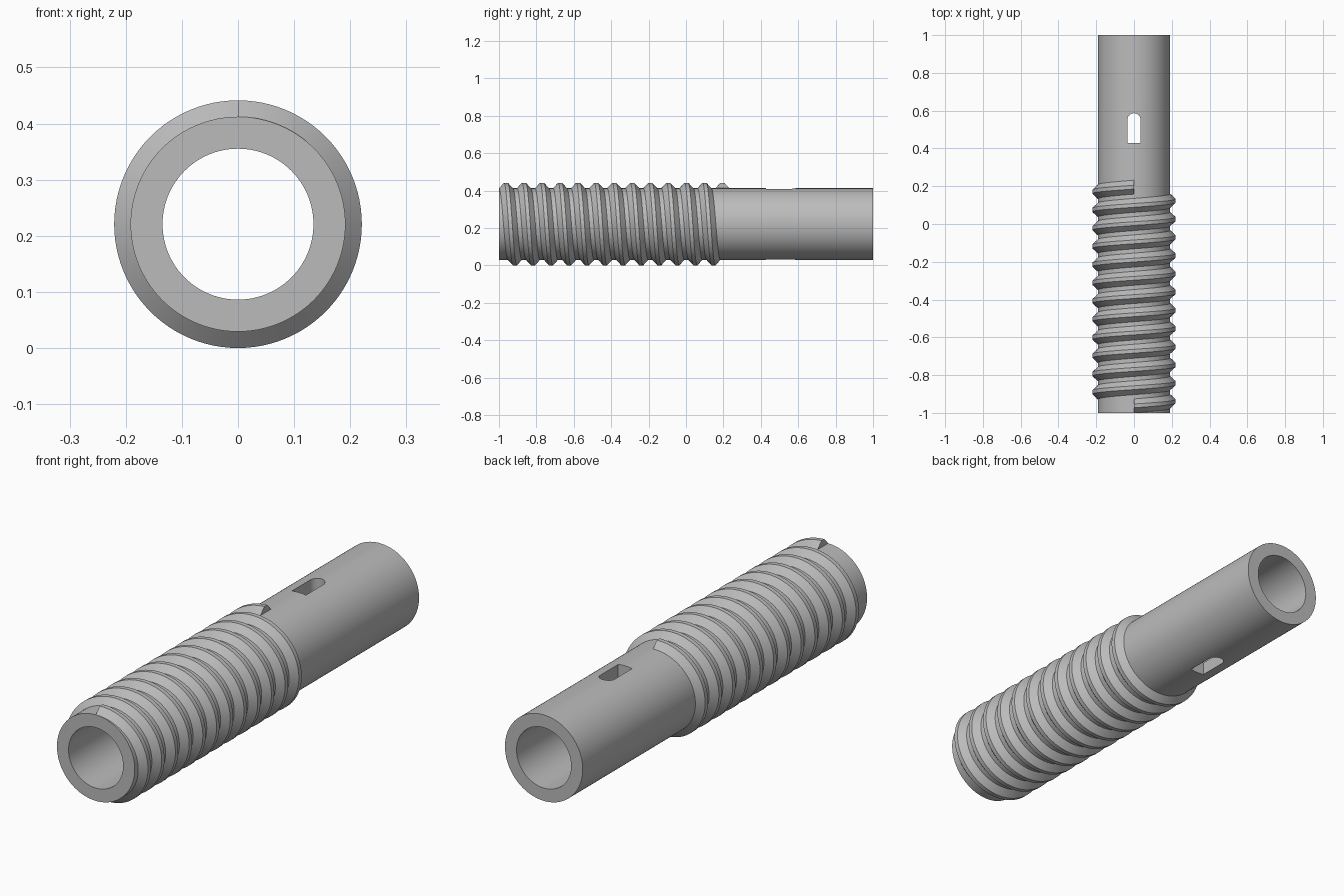
import bpy, bmesh, math
from mathutils import Vector

if "Cube" in bpy.data.objects:
    bpy.data.objects.remove(bpy.data.objects["Cube"])

AXIS_Z = 0.2207
OUTER_R, INNER_R, CREST_R = 0.1915, 0.1345, 0.2207
SEGMENTS = 96
TURNS, PITCH, START_Y = 12, 0.0965, -0.963

steel = bpy.data.materials.new("grey_steel")
steel.use_nodes = True
GREY = (0.50, 0.50, 0.50, 1)
steel.diffuse_color = GREY
steel.node_tree.nodes["Principled BSDF"].inputs["Base Color"].default_value = GREY


def around(radius, angle, y):
    """Point around the tube axis; angle runs from the top towards +x."""
    return Vector((radius * math.sin(angle), y, AXIS_Z + radius * math.cos(angle)))


def make_object(name, bm):
    bmesh.ops.recalc_face_normals(bm, faces=bm.faces[:])
    mesh = bpy.data.meshes.new(name)
    bm.to_mesh(mesh)
    bm.free()
    mesh.materials.append(steel)
    obj = bpy.data.objects.new(name, mesh)
    bpy.context.collection.objects.link(obj)
    return obj


def bridge(bm, rings):
    """Join consecutive closed rings with quads."""
    for a, b in zip(rings, rings[1:]):
        for i in range(len(a)):
            j = (i + 1) % len(a)
            bm.faces.new((a[i], a[j], b[j], b[i]))


def smooth(obj):
    bpy.ops.object.select_all(action='DESELECT')
    obj.select_set(True)
    bpy.context.view_layer.objects.active = obj
    bpy.ops.object.shade_smooth_by_angle(angle=math.radians(25))


# Hollow tube: rectangular wall section swept around the axis
bm = bmesh.new()
section = [(OUTER_R, -1), (OUTER_R, 1), (INNER_R, 1), (INNER_R, -1)]
rings = [[bm.verts.new(around(r, math.tau * i / SEGMENTS, y)) for r, y in section]
         for i in range(SEGMENTS)]
bridge(bm, rings + rings[:1])
tube = make_object("tube", bm)

# Slot cutter: square at the front, round at the back, through both walls
bm = bmesh.new()
half, front, centre = 0.0345, 0.428, 0.552
outline = [(-half, front), (half, front)]
outline += [(half * math.cos(math.pi * i / 16), centre + half * math.sin(math.pi * i / 16))
            for i in range(17)]
bridge(bm, [])
low = [bm.verts.new((x, y, -0.2)) for x, y in outline]
high = [bm.verts.new((x, y, 0.7)) for x, y in outline]
bridge(bm, [low, high])
bm.faces.new(low)
bm.faces.new(high)
cutter = make_object("slot_cutter", bm)
cutter.hide_render = True

cut = tube.modifiers.new("slot", 'BOOLEAN')
cut.operation = 'DIFFERENCE'
cut.solver = 'EXACT'
cut.object = cutter
bpy.context.view_layer.objects.active = tube
bpy.ops.object.modifier_apply(modifier=cut.name)
bpy.data.objects.remove(cutter)
smooth(tube)

# Helical thread: trapezoid section swept from the front end, square-cut ends
bm = bmesh.new()
profile = [(OUTER_R - 0.002, -0.037), (OUTER_R, -0.037), (CREST_R, -0.010),
           (CREST_R, 0.010), (OUTER_R, 0.037), (OUTER_R - 0.002, 0.037)]
rings = []
for i in range(TURNS * SEGMENTS + 1):
    turn = i / SEGMENTS
    rings.append([bm.verts.new(around(r, math.tau * turn, START_Y + PITCH * turn + dy))
                  for r, dy in profile])
bridge(bm, rings)
bm.faces.new(rings[0])
bm.faces.new(rings[-1])
thread = make_object("thread", bm)
smooth(thread)
